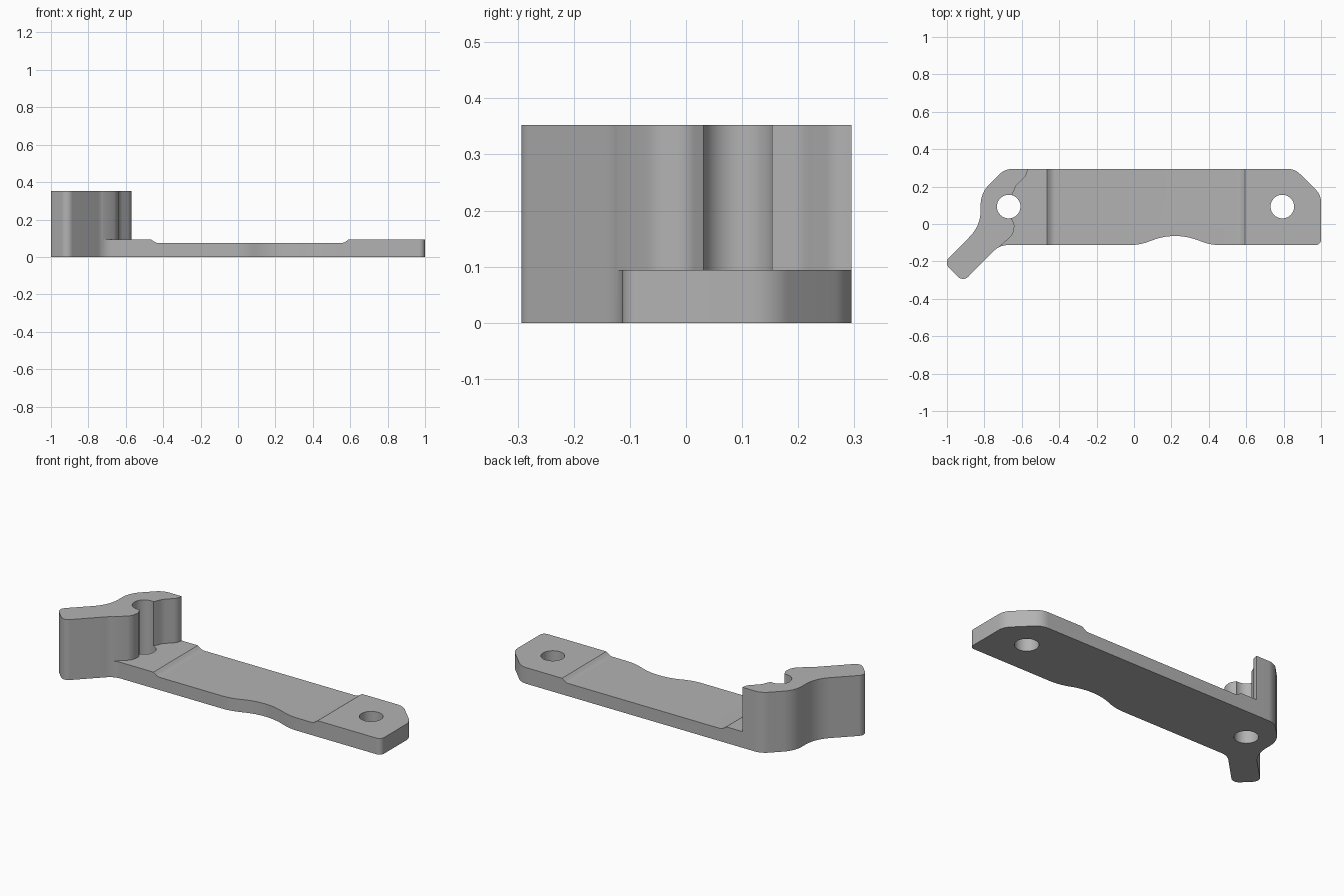
import bpy, bmesh, math
from mathutils import Vector, Matrix

cube = bpy.data.objects.get("Cube")
if cube:
    bpy.data.objects.remove(cube)

HEIGHT, PLATE_TOP, WAIST_TOP = 0.352, 0.094, 0.074


def fillet(corners):
    """Round each (x, y, radius) corner of a closed outline with an arc."""
    out = []
    for i, (x, y, r) in enumerate(corners):
        p = Vector((x, y))
        a = (Vector(corners[i - 1][:2]) - p).normalized()
        b = (Vector(corners[(i + 1) % len(corners)][:2]) - p).normalized()
        if r == 0:
            out.append(p)
            continue
        half = a.angle(b) / 2
        centre = p + (a + b).normalized() * r / math.sin(half)
        start = p + a * r / math.tan(half) - centre
        end = p + b * r / math.tan(half) - centre
        sweep = start.angle_signed(end)
        for k in range(11):
            out.append(centre + Matrix.Rotation(-sweep * k / 10, 2) @ start)
    return out


def prism(name, outline, low, high, along_y=False):
    """Extrude an outline along z, or an x-z outline along y."""
    bm = bmesh.new()
    if along_y:
        verts = [bm.verts.new((p.x, low, p.y)) for p in outline]
        step = (0, high - low, 0)
    else:
        verts = [bm.verts.new((p.x, p.y, low)) for p in outline]
        step = (0, 0, high - low)
    face = bm.faces.new(verts)
    new = bmesh.ops.extrude_face_region(bm, geom=[face])["geom"]
    bmesh.ops.translate(bm, vec=step, verts=[v for v in new if isinstance(v, bmesh.types.BMVert)])
    bmesh.ops.recalc_face_normals(bm, faces=bm.faces)
    mesh = bpy.data.meshes.new(name)
    bm.to_mesh(mesh)
    bm.free()
    obj = bpy.data.objects.new(name, mesh)
    bpy.context.collection.objects.link(obj)
    return obj


def cut(target, cutter):
    mod = target.modifiers.new("cut", 'BOOLEAN')
    mod.operation, mod.solver, mod.object = 'DIFFERENCE', 'EXACT', cutter
    bpy.context.view_layer.objects.active = target
    bpy.ops.object.modifier_apply(modifier=mod.name)
    bpy.data.objects.remove(cutter)


# Full footprint: flat arm with a scalloped front edge and an angled lever
arm = prism("lever_arm", fillet([
    (1, -0.113, 0.03), (1, 0.155, 0.09), (0.86, 0.295, 0.1),
    (-0.69, 0.295, 0.1), (-0.82, 0.165, 0.15), (-0.82, -0.01, 0.2),
    (-1.017, -0.207, 0.04), (-0.914, -0.31, 0.04), (-0.718, -0.113, 0.1),
    (0.03, -0.113, 0.3), (0.22, -0.04, 0.34), (0.41, -0.113, 0.3)]), 0, HEIGHT)

# Clear the space above the plate, leaving the tall block
cut(arm, prism("plate_clearance", fillet([
    (1.2, 0.5, 0), (-0.57, 0.5, 0), (-0.57, 0.265, 0.06), (-0.63, 0.207, 0.08),
    (-0.654, 0.15, 0), (-0.66, 0.09, 0), (-0.658, 0.032, 0),
    (-0.638, 0.0, 0.05), (-0.645, -0.055, 0.07), (-0.75, -0.15, 0),
    (-0.75, -0.5, 0), (1.2, -0.5, 0)]), PLATE_TOP, 0.6))

# Shallow waist with ramped ends
cut(arm, prism("waist_recess", fillet([
    (-0.487, 0.11, 0), (-0.438, WAIST_TOP, 0.05),
    (0.565, WAIST_TOP, 0.05), (0.614, 0.11, 0)]), -0.4, 0.4, along_y=True))

# Pivot holes
for x in (-0.67, 0.793):
    ring = [Vector((x + 0.063 * math.cos(math.tau * k / 48),
                    0.093 + 0.063 * math.sin(math.tau * k / 48))) for k in range(48)]
    cut(arm, prism("pivot_hole", ring, -0.2, 0.6))

# Plain grey finish
grey = bpy.data.materials.new("grey")
grey.use_nodes = True
colour = (0.45, 0.45, 0.45, 1)
grey.diffuse_color = colour
grey.node_tree.nodes["Principled BSDF"].inputs["Base Color"].default_value = colour
arm.data.materials.clear()
arm.data.materials.append(grey)

bpy.ops.object.select_all(action='DESELECT')
arm.select_set(True)
bpy.context.view_layer.objects.active = arm
bpy.ops.object.shade_smooth_by_angle(angle=math.radians(20))
